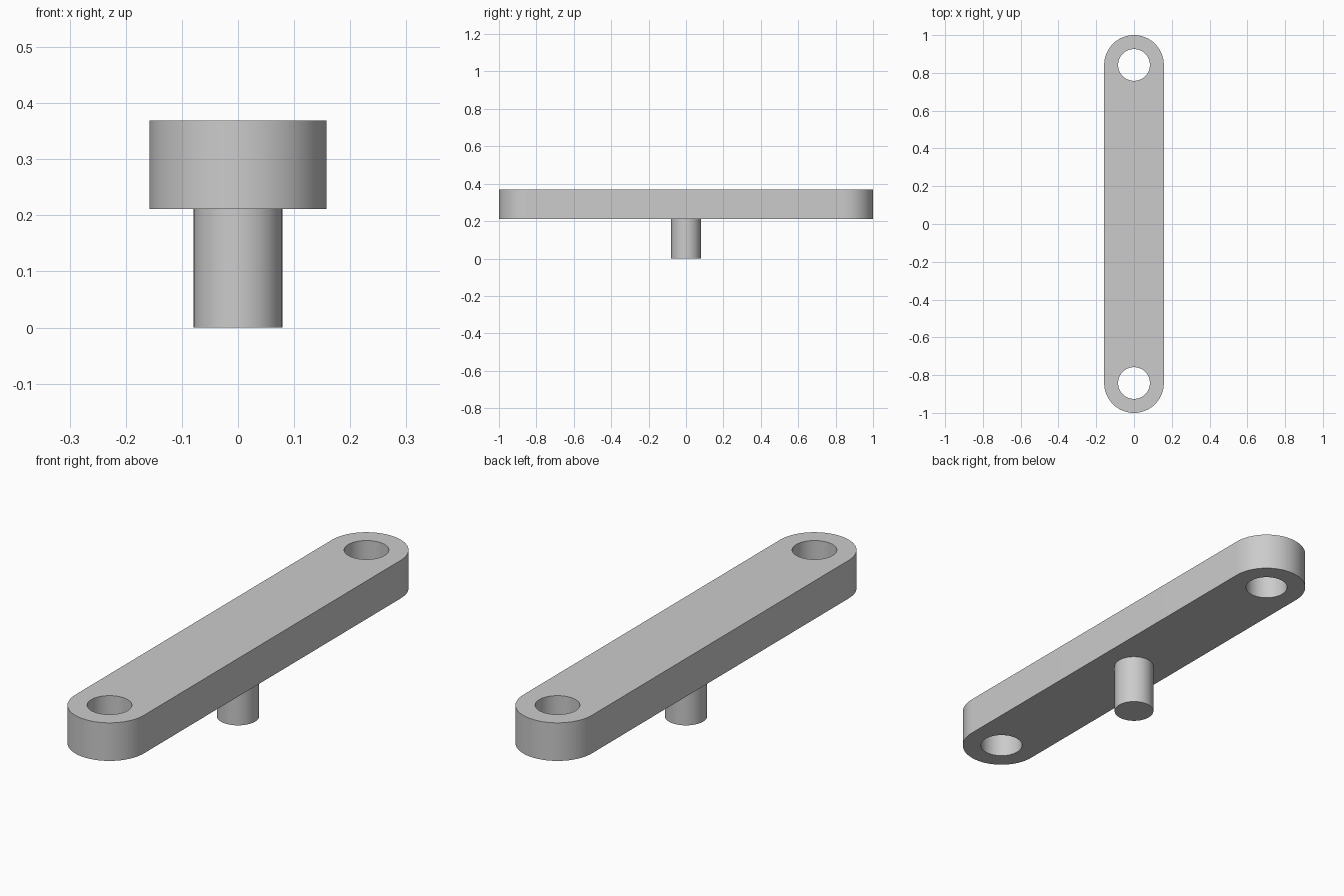
import bpy, bmesh
from math import pi, cos, sin, radians

cube = bpy.data.objects.get("Cube")
if cube:
    bpy.data.objects.remove(cube, do_unlink=True)

END_R, HOLE_R, PEG_R = 0.158, 0.084, 0.079
REACH = 1 - END_R              # hole centre distance from the middle
BAR_Z, TOP_Z = 0.211, 0.369
SEGS = 64

grey = bpy.data.materials.new("plain grey")
grey.use_nodes = True
colour = (0.6, 0.6, 0.6, 1)
grey.diffuse_color = colour
grey.node_tree.nodes["Principled BSDF"].inputs["Base Color"].default_value = colour


def arc(cy, r, start, sweep, steps):
    return [(r * cos(start + sweep * i / steps), cy + r * sin(start + sweep * i / steps))
            for i in range(steps + 1)]


def prism(name, outline, z0, z1):
    """Extrude a flat outline from z0 up to z1."""
    bm = bmesh.new()
    base = bm.faces.new([bm.verts.new((x, y, z0)) for x, y in outline])
    moved = bmesh.ops.extrude_face_region(bm, geom=[base])["geom"]
    bmesh.ops.translate(bm, vec=(0, 0, z1 - z0),
                        verts=[v for v in moved if isinstance(v, bmesh.types.BMVert)])
    bmesh.ops.recalc_face_normals(bm, faces=bm.faces)
    mesh = bpy.data.meshes.new(name)
    bm.to_mesh(mesh)
    bm.free()
    mesh.materials.append(grey)
    obj = bpy.data.objects.new(name, mesh)
    bpy.context.collection.objects.link(obj)
    return obj


def select(obj):
    bpy.ops.object.select_all(action="DESELECT")
    obj.select_set(True)
    bpy.context.view_layer.objects.active = obj


def circle(cy, r):
    return arc(cy, r, 0, 2 * pi, SEGS)[:-1]


# Round-ended bar
bar = prism("link_bar", arc(REACH, END_R, 0, pi, SEGS // 2) + arc(-REACH, END_R, pi, pi, SEGS // 2),
            BAR_Z, TOP_Z)

# Through hole at each end
for side in (-1, 1):
    cutter = prism("hole_cutter", circle(side * REACH, HOLE_R), BAR_Z - 0.1, TOP_Z + 0.1)
    cutter.hide_render = True
    cut = bar.modifiers.new("hole", "BOOLEAN")
    cut.operation, cut.solver, cut.object = "DIFFERENCE", "EXACT", cutter
    select(bar)
    bpy.ops.object.modifier_apply(modifier=cut.name)
    bpy.data.objects.remove(cutter, do_unlink=True)

# Centre peg under the bar
peg = prism("centre_peg", circle(0, PEG_R), 0, BAR_Z)

for part in (bar, peg):
    select(part)
    bpy.ops.object.shade_smooth_by_angle(angle=radians(30))
